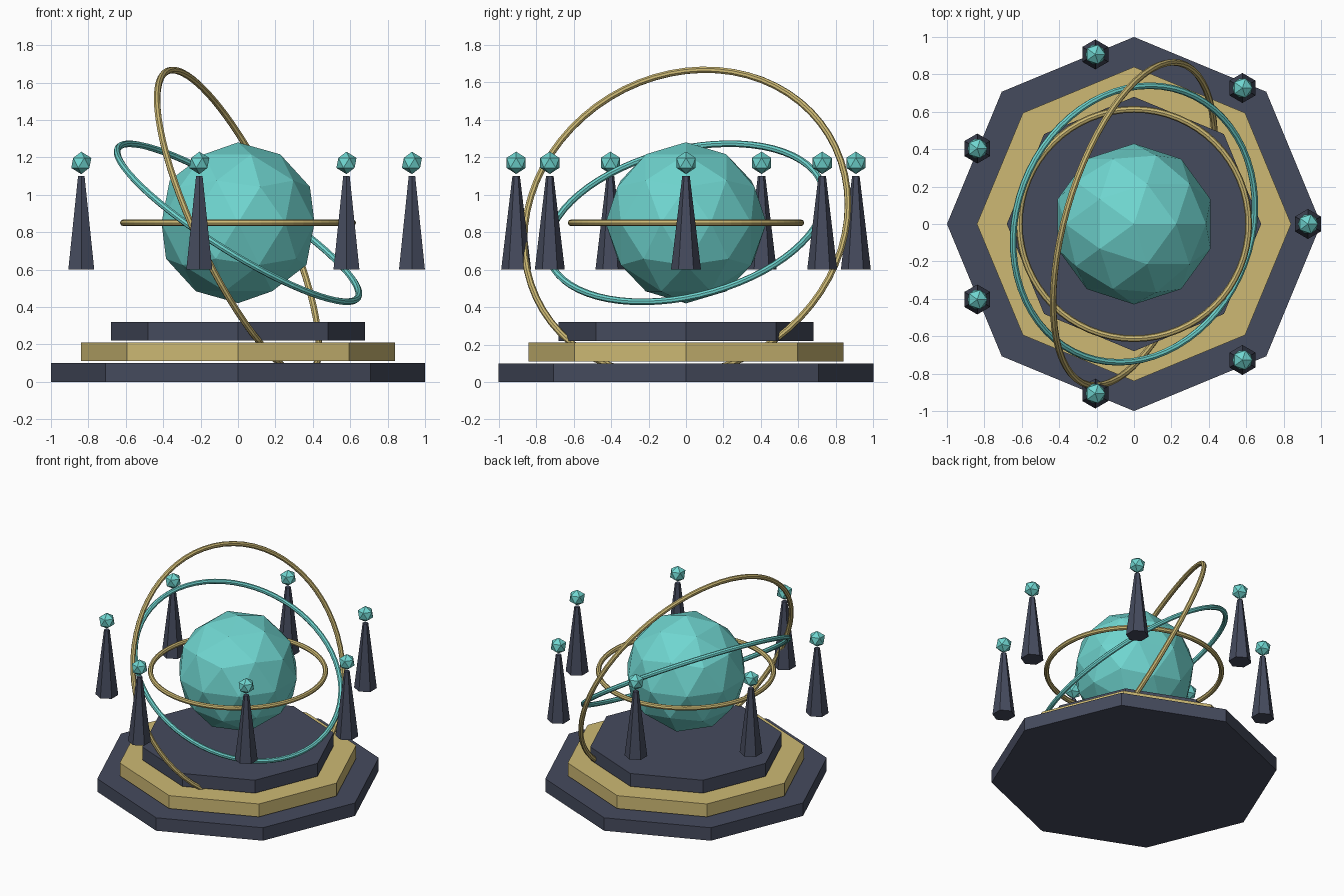
import bpy
from math import cos, sin, pi, radians

if "Cube" in bpy.data.objects:
    bpy.data.objects.remove(bpy.data.objects["Cube"])


def material(name, rgb):
    m = bpy.data.materials.new(name)
    m.diffuse_color = (*rgb, 1)
    m.use_nodes = True
    m.node_tree.nodes["Principled BSDF"].inputs["Base Color"].default_value = m.diffuse_color
    return m


DARK = material("dark_slate", (0.06, 0.07, 0.11))
GOLD = material("gold", (0.61, 0.485, 0.175))
TEAL = material("teal", (0.16, 0.67, 0.63))


def finish(name, mat):
    ob = bpy.context.object
    ob.name = name
    ob.data.materials.append(mat)
    return ob


# stepped octagonal base, with thin gaps between tiers
for i, (radius, mat) in enumerate([(1.0, DARK), (0.84, GOLD), (0.68, DARK)]):
    bpy.ops.mesh.primitive_cylinder_add(vertices=8, radius=radius, depth=0.1,
                                        location=(0, 0, 0.05 + 0.11 * i))
    finish(f"base_tier_{i + 1}", mat)

# faceted central orb
CENTRE = (0, 0, 0.85)
bpy.ops.mesh.primitive_ico_sphere_add(subdivisions=2, radius=0.43, location=CENTRE)
finish("central_orb", TEAL)

# three orbit rings: radius, tilt about x, tilt about y, material
rings = [(0.613, 0, 0, GOLD), (0.756, 12, 32, TEAL), (0.895, 15, 65, GOLD)]
for i, (radius, tx, ty, mat) in enumerate(rings):
    bpy.ops.mesh.primitive_torus_add(major_radius=radius, minor_radius=0.018,
                                     major_segments=64, minor_segments=8,
                                     location=CENTRE,
                                     rotation=(radians(tx), radians(ty), 0))
    finish(f"orbit_ring_{i + 1}", mat)

# seven floating hexagonal spires with gem tips
for i in range(7):
    a = 2 * pi * i / 7
    x, y = 0.93 * cos(a), 0.93 * sin(a)
    bpy.ops.mesh.primitive_cone_add(vertices=6, radius1=0.08, radius2=0.02,
                                    depth=0.5, location=(x, y, 0.85))
    finish(f"spire_{i + 1}", DARK)
    bpy.ops.mesh.primitive_ico_sphere_add(subdivisions=1, radius=0.06,
                                          location=(x, y, 1.17))
    finish(f"spire_gem_{i + 1}", TEAL)
